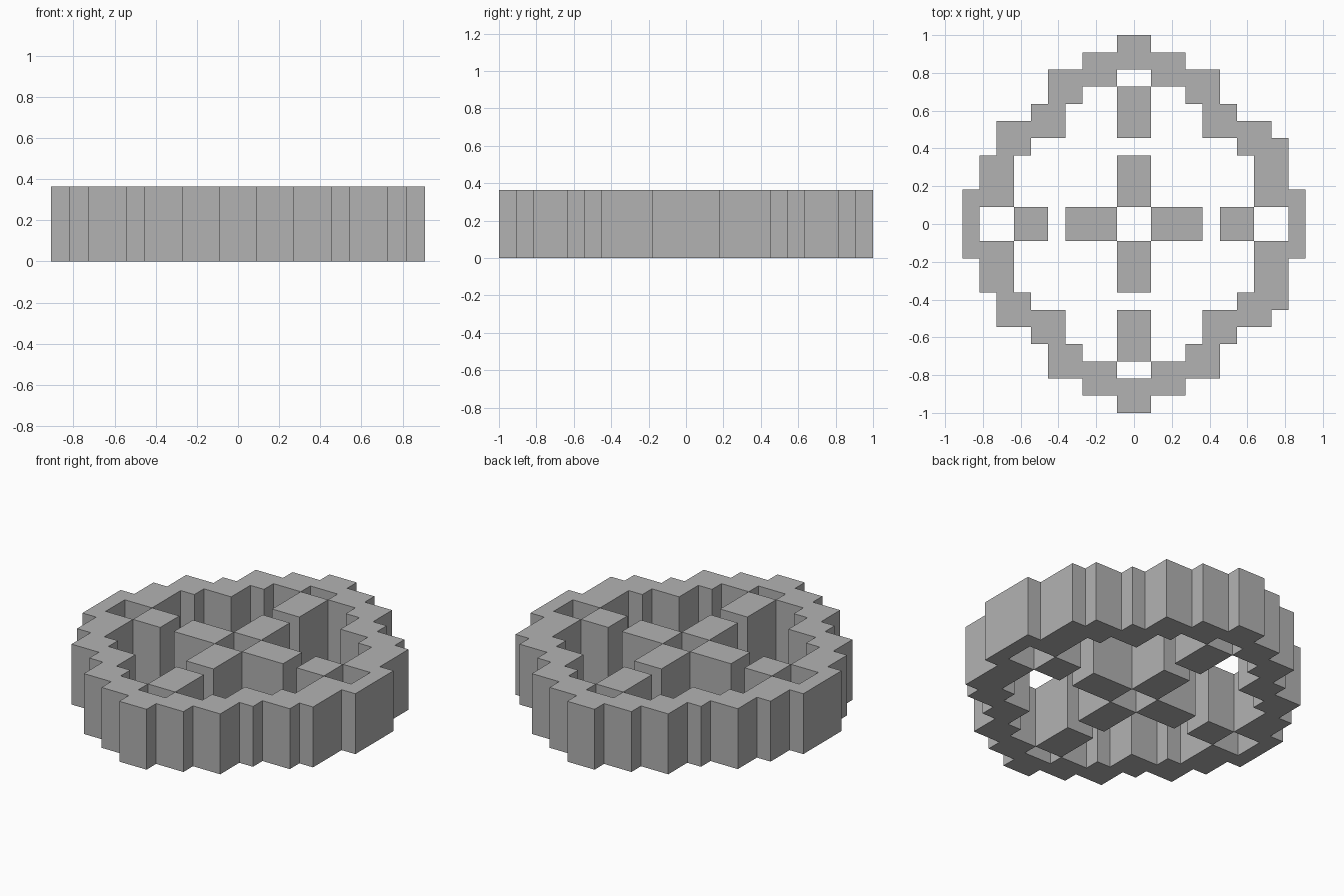
import bpy
import bmesh
from mathutils import Vector

UNIT = 1 / 11          # one block of the grid
HEIGHT = 4 * UNIT

cube = bpy.data.objects.get("Cube")
if cube:
    bpy.data.objects.remove(cube, do_unlink=True)

grey = bpy.data.materials.new("plain_grey")
grey.use_nodes = True
colour = (0.448, 0.448, 0.448, 1)
grey.diffuse_color = colour
grey.node_tree.nodes["Principled BSDF"].inputs["Base Color"].default_value = colour


def full_loop(right, left):
    """Mirror a right and a left quarter outline into one closed loop."""
    return (right
            + [(x, -y) for x, y in reversed(right)]
            + [(-x, -y) for x, y in left]
            + [(-x, y) for x, y in reversed(left)])


def extrude_loops(name, loops):
    """Fill closed outlines (holes allowed) and raise them to a solid."""
    bm = bmesh.new()
    for loop in loops:
        verts = [bm.verts.new((x * UNIT, y * UNIT, 0)) for x, y in loop]
        for a, b in zip(verts, verts[1:] + verts[:1]):
            bm.edges.new((a, b))
    if len(loops) == 1:
        bm.faces.new(bm.verts[:])
    else:
        bmesh.ops.triangle_fill(bm, edges=bm.edges[:], use_beauty=True,
                                normal=Vector((0, 0, 1)))
    result = bmesh.ops.extrude_face_region(bm, geom=bm.faces[:])
    top = [g for g in result["geom"] if isinstance(g, bmesh.types.BMVert)]
    bmesh.ops.translate(bm, verts=top, vec=(0, 0, HEIGHT))
    bmesh.ops.recalc_face_normals(bm, faces=bm.faces[:])
    mesh = bpy.data.meshes.new(name)
    bm.to_mesh(mesh)
    bm.free()
    mesh.materials.append(grey)
    obj = bpy.data.objects.new(name, mesh)
    bpy.context.collection.objects.link(obj)


def block(name, x0, x1, y0, y1):
    extrude_loops(name, [[(x0, y0), (x1, y0), (x1, y1), (x0, y1)]])


# Stepped outer ring; the right shoulders reach one block further than the left
def outer_quarter(shoulder):
    return [(1, 11), (1, 10), (3, 10), (3, 9), (5, 9), (5, 7), (6, 7), (6, 6),
            (8, 6), (8, shoulder), (9, shoulder), (9, 2), (10, 2)]


inner = [(1, 9), (1, 8), (3, 8), (3, 7), (4, 7), (4, 5), (6, 5), (6, 4),
         (7, 4), (7, 1), (9, 1)]
extrude_loops("stepped_ring", [full_loop(outer_quarter(5), outer_quarter(4)),
                               full_loop(inner, inner)])

# Cross in the middle and the spokes that meet the ring
for side, sign in (("left", 1), ("right", -1)):
    block(side + "_cross_arm", *sorted((sign, 4 * sign)), -1, 1)
    block(side + "_spoke", *sorted((5 * sign, 7 * sign)), -1, 1)
for side, sign in (("back", 1), ("front", -1)):
    block(side + "_cross_arm", -1, 1, *sorted((sign, 4 * sign)))
    block(side + "_spoke", -1, 1, *sorted((5 * sign, 8 * sign)))
